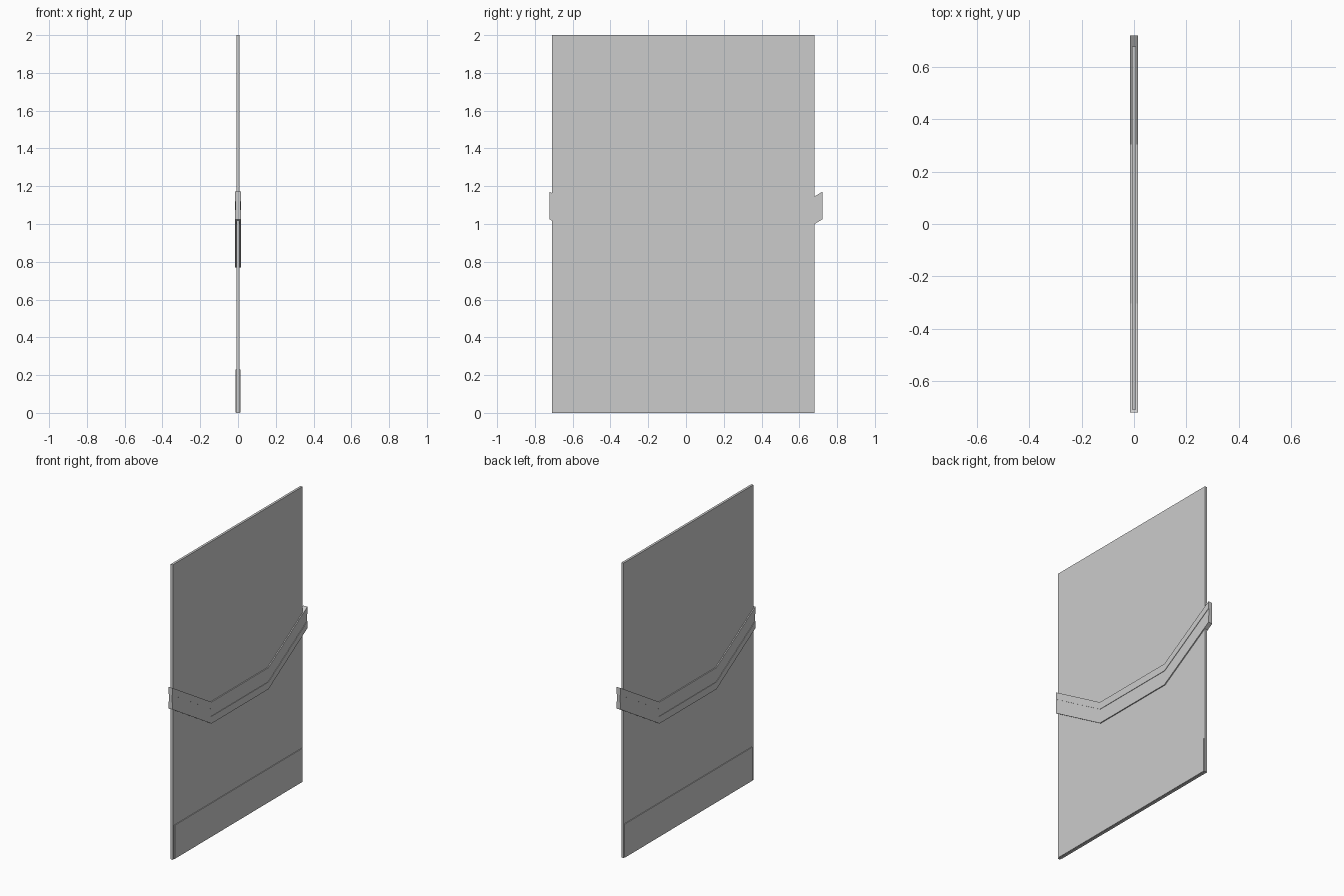
import bpy, bmesh

if "Cube" in bpy.data.objects:
    bpy.data.objects.remove(bpy.data.objects["Cube"])


def slab(name, half_x, y0, y1, z0, z1):
    """Upright rectangular plate centred on x = 0."""
    bm = bmesh.new()
    bmesh.ops.create_cube(bm, size=1)
    for v in bm.verts:
        v.co.x *= 2 * half_x
        v.co.y = (y0 + y1) / 2 + v.co.y * (y1 - y0)
        v.co.z = (z0 + z1) / 2 + v.co.z * (z1 - z0)
    return finish(name, bm)


def finish(name, bm):
    bmesh.ops.recalc_face_normals(bm, faces=bm.faces)
    mesh = bpy.data.meshes.new(name)
    bm.to_mesh(mesh)
    bm.free()
    obj = bpy.data.objects.new(name, mesh)
    bpy.context.collection.objects.link(obj)
    return obj


def sweep(name, path, section):
    """Vertical cross-section (x, z) carried along a path of (y, z)."""
    bm = bmesh.new()
    rings = [[bm.verts.new((x, y, z + dz)) for x, dz in section] for y, z in path]
    n = len(section)
    for a, b in zip(rings, rings[1:]):
        for i in range(n):
            j = (i + 1) % n
            bm.faces.new((a[i], a[j], b[j], b[i]))
    bm.faces.new(rings[0])
    bm.faces.new(rings[-1])
    return finish(name, bm)


# Door leaf and kick plate
slab("door_panel", 0.008, -0.71, 0.68, 0.0, 2.0)
slab("kick_plate", 0.013, -0.695, 0.675, 0.002, 0.23)

# Bent push bar with a shallow recess along the middle of both faces
height, outer, inner = 0.146, 0.015, 0.012
t = height / 3
side = [(outer, 0), (outer, t), (inner, t), (inner, 2 * t), (outer, 2 * t), (outer, height)]
section = side + [(-x, z) for x, z in reversed(side)]
path = [(-0.722, 1.025), (-0.305, 0.771), (0.305, 0.771), (0.722, 1.025)]
sweep("push_bar", path, section)
